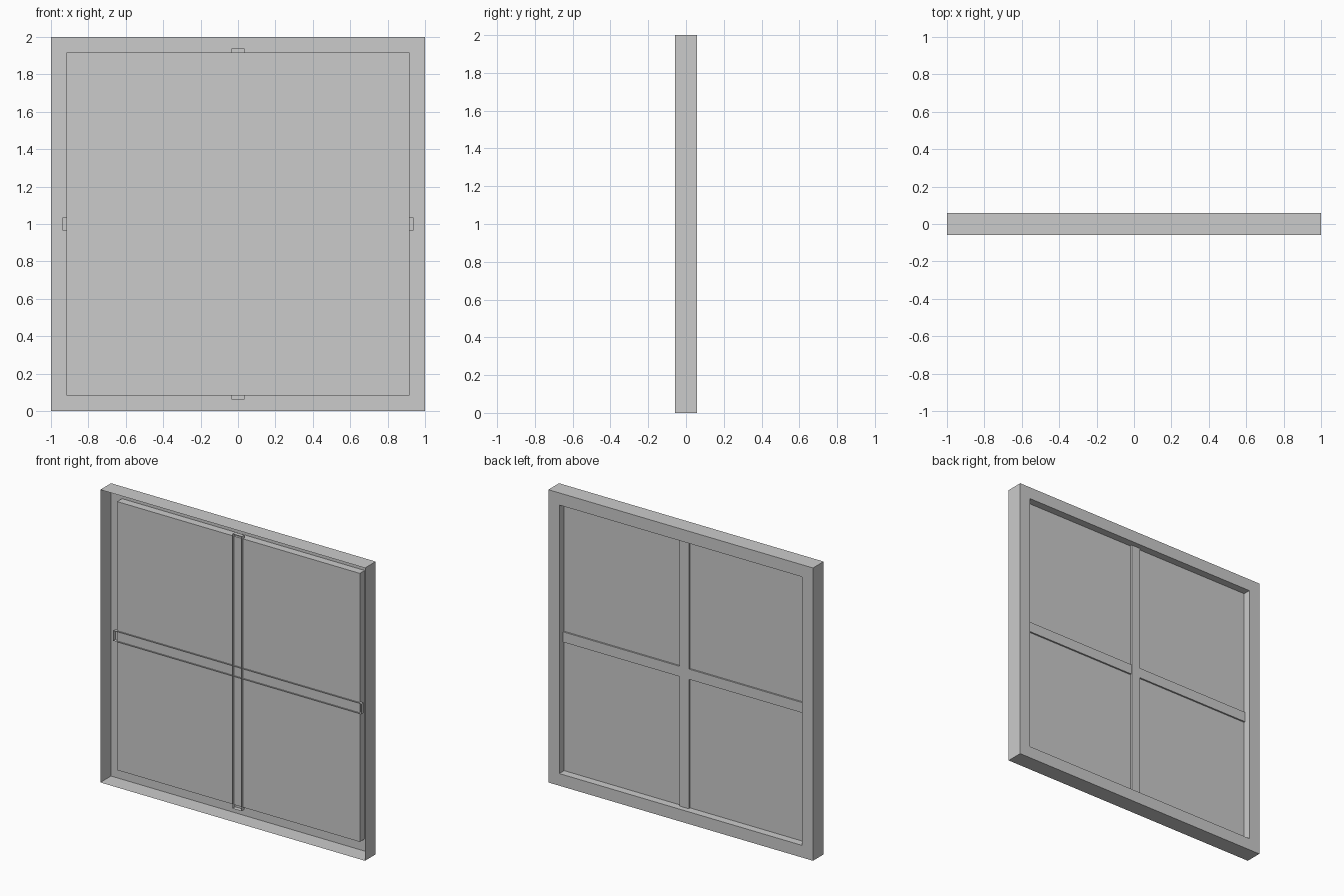
import bpy, bmesh

if "Cube" in bpy.data.objects:
    bpy.data.objects.remove(bpy.data.objects["Cube"])

D = 0.0575      # half depth of the frame
IN = 0.917      # half size of the opening
PANE_Y = 0.005


def finish(name, bm):
    mesh = bpy.data.meshes.new(name)
    bm.to_mesh(mesh)
    bm.free()
    obj = bpy.data.objects.new(name, mesh)
    bpy.context.collection.objects.link(obj)
    return obj


def square(bm, r, y):
    return [bm.verts.new((sx * r, y, 1 + sz * r))
            for sx, sz in ((-1, -1), (1, -1), (1, 1), (-1, 1))]


def open_tray(name, hx, hz, y0, y1):
    """Box shell whose front (-y) face is open."""
    bm = bmesh.new()
    bmesh.ops.create_cube(bm, size=1)
    for v in bm.verts:
        v.co = (v.co.x * 2 * hx, y0 + (v.co.y + 0.5) * (y1 - y0), 1 + v.co.z * 2 * hz)
    bm.normal_update()
    front = [f for f in bm.faces if f.normal.y < -0.9]
    bmesh.ops.delete(bm, geom=front, context='FACES')
    return finish(name, bm)


# Sheet frame, hollow at the front: outer walls, back rim, inner reveal
bm = bmesh.new()
rings = [square(bm, 1, -D), square(bm, 1, D), square(bm, IN, D), square(bm, IN, PANE_Y)]
for a, b in zip(rings, rings[1:]):
    for i in range(4):
        j = (i + 1) % 4
        bm.faces.new((a[i], a[j], b[j], b[i]))
finish("window_frame", bm)

# Glass pane at the front of the reveal
bm = bmesh.new()
bm.faces.new(square(bm, IN, PANE_Y))
finish("glass_pane", bm)

# Crossing glazing bars, running slightly past the opening
open_tray("vertical_bar", 0.035, 0.938, -0.010, 0.020)
open_tray("horizontal_bar", 0.938, 0.035, -0.007, 0.016)
